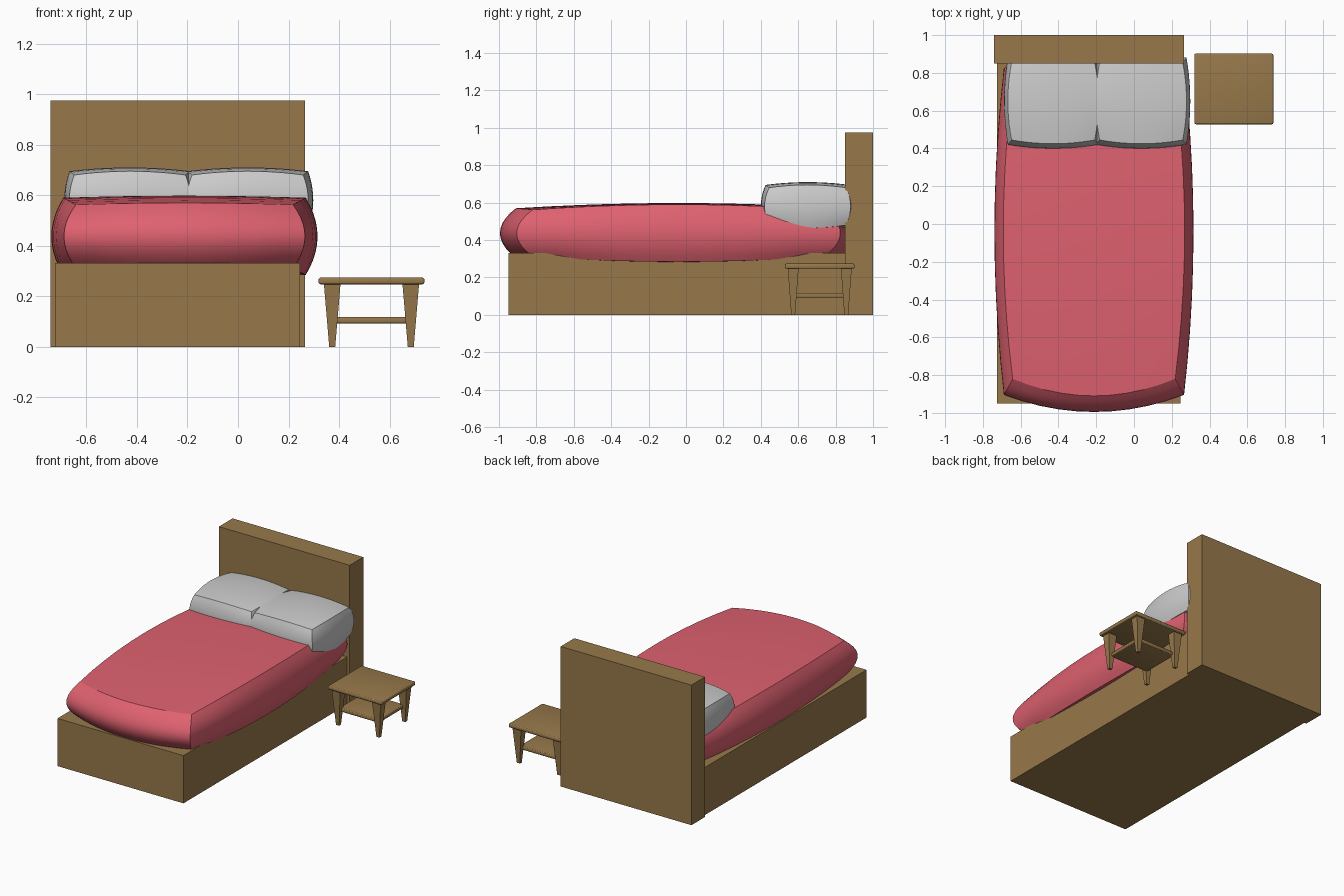
import bpy, bmesh
from mathutils import Vector

if "Cube" in bpy.data.objects:
    bpy.data.objects.remove(bpy.data.objects["Cube"])


def material(name, rgb):
    m = bpy.data.materials.new(name)
    m.diffuse_color = (*rgb, 1)
    m.use_nodes = True
    m.node_tree.nodes["Principled BSDF"].inputs["Base Color"].default_value = m.diffuse_color
    return m


WOOD = material("wood", (0.31, 0.19, 0.07))
RED = material("red_fabric", (0.73, 0.12, 0.16))


def finish(name, bm, mat=None, smooth=False):
    bmesh.ops.recalc_face_normals(bm, faces=bm.faces)
    me = bpy.data.meshes.new(name)
    bm.to_mesh(me)
    bm.free()
    ob = bpy.data.objects.new(name, me)
    bpy.context.collection.objects.link(ob)
    if mat:
        me.materials.append(mat)
    if smooth:
        bpy.ops.object.select_all(action='DESELECT')
        ob.select_set(True)
        bpy.context.view_layer.objects.active = ob
        bpy.ops.object.shade_smooth_by_angle(angle=0.5)
    return ob


def box(name, lo, hi, mat=WOOD, round_edge=0, taper=1):
    """Box between two corners; taper scales the bottom face in x and y."""
    lo, hi = Vector(lo), Vector(hi)
    mid, half = (lo + hi) / 2, (hi - lo) / 2
    bm = bmesh.new()
    bmesh.ops.create_cube(bm, size=2)
    for v in bm.verts:
        s = taper if v.co.z < 0 else 1
        v.co = mid + Vector((v.co.x * half.x * s, v.co.y * half.y * s, v.co.z * half.z))
    if round_edge:
        bmesh.ops.bevel(bm, geom=bm.edges[:], offset=round_edge, segments=3,
                        profile=0.5, affect='EDGES')
    return finish(name, bm, mat, bool(round_edge))


def cushion(name, centre, half, bx, by, bz, mat=None):
    """Box whose six faces swell; bx, by, bz are swell amounts along the other two axes."""
    bm = bmesh.new()
    bmesh.ops.create_cube(bm, size=2)
    bmesh.ops.subdivide_edges(bm, edges=bm.edges[:], cuts=9, use_grid_fill=True)
    for p in bm.verts:
        u, v, w = p.co
        fu, fv, fw = 1 - u * u, 1 - v * v, 1 - w * w
        p.co = Vector(centre) + Vector((u * (half[0] + bx[0] * fv + bx[1] * fw),
                                        v * (half[1] + by[0] * fu + by[1] * fw),
                                        w * (half[2] + bz[0] * fu + bz[1] * fv)))
    return finish(name, bm, mat, True)


# Bed frame
box("headboard", (-0.742, 0.85, 0), (0.265, 1.0, 0.975))
box("bed_base", (-0.725, -0.95, 0), (0.245, 0.86, 0.332))

# Mattress with red cover
cushion("mattress", (-0.212, -0.04, 0.437), (0.43, 0.78, 0.125),
        (0.05, 0.047), (0.09, 0.085), (0.008, 0.028), RED)

# Two pillows touching in the middle
for side, x in (("left", -0.428), ("right", 0.038)):
    cushion(side + "_pillow", (x, 0.65, 0.58), (0.22, 0.205, 0.1),
            (0.02, 0.02), (0.02, 0.025), (0.015, 0.015))

# Side table
box("table_top", (0.319, 0.528, 0.247), (0.738, 0.902, 0.274), round_edge=0.009)
box("table_shelf", (0.373, 0.575, 0.092), (0.684, 0.855, 0.118), round_edge=0.008)
for sx, x in (("left", 0.373), ("right", 0.684)):
    for sy, y in (("front", 0.573), ("back", 0.857)):
        box(f"table_{sy}_{sx}_leg", (x - 0.033, y - 0.029, 0),
            (x + 0.033, y + 0.029, 0.25), taper=0.36)
